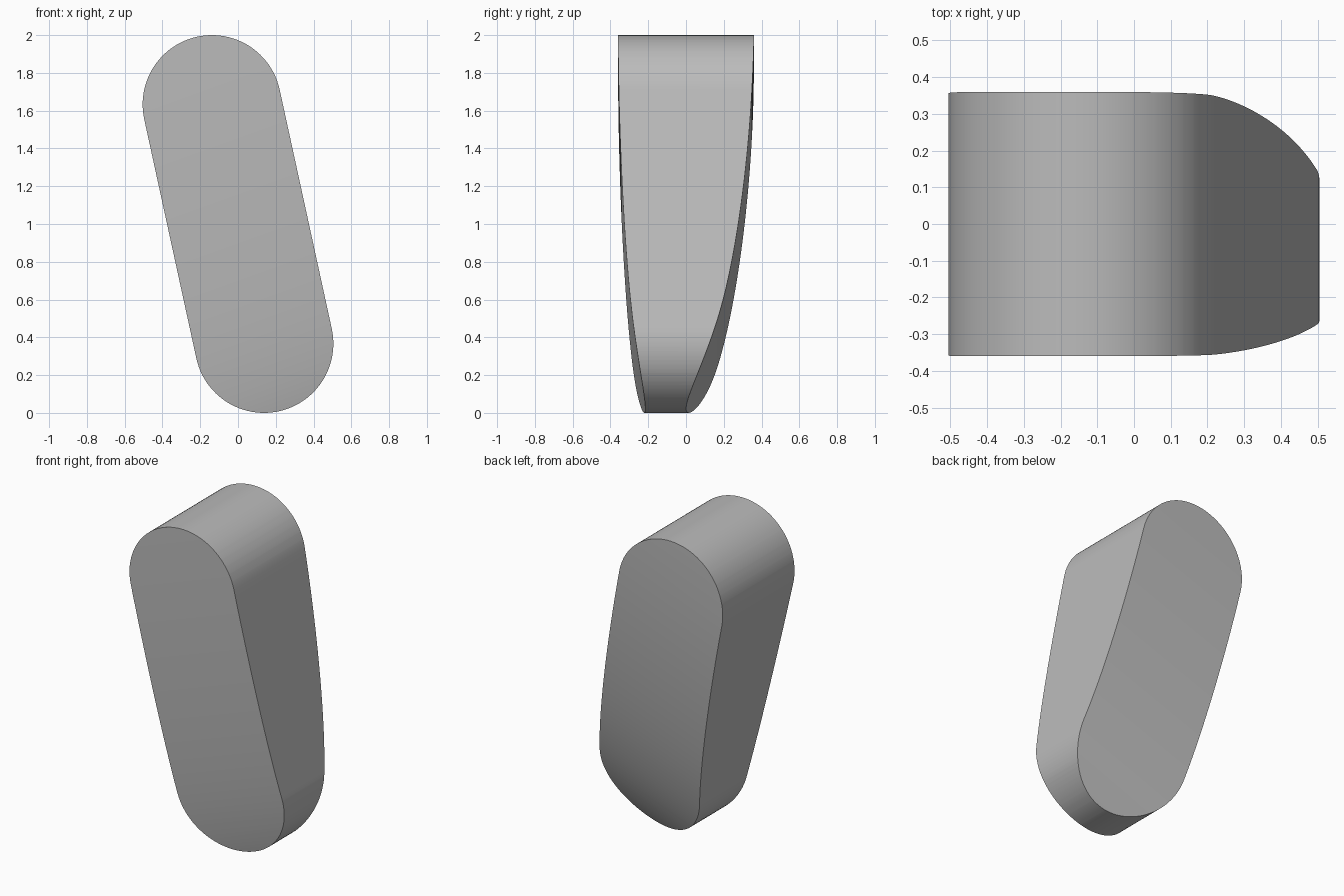
import bpy, bmesh, math
from mathutils import Vector

cube = bpy.data.objects.get("Cube")
if cube:
    bpy.data.objects.remove(cube, do_unlink=True)

# Plain grey
grey = bpy.data.materials.new("plain_grey")
grey.use_nodes = True
colour = (0.5, 0.5, 0.5, 1)
grey.diffuse_color = colour
grey.node_tree.nodes["Principled BSDF"].inputs["Base Color"].default_value = colour

RADIUS = 0.367
TOP = Vector((-0.138, 0, 2 - RADIUS))
BOTTOM = Vector((0.138, 0, RADIUS))
TILT = math.radians(20)          # slant of the taper across the leaning bar
TAPER = Vector((-math.sin(TILT), 0, math.cos(TILT)))
LOW, HIGH = -0.07, 1.95          # ends of the taper
ARC, STRIPS = 48, 64


def half_circle(centre, start):
    for i in range(ARC + 1):
        a = start + math.pi * i / ARC
        yield centre + RADIUS * Vector((math.cos(a), 0, math.sin(a)))


# Rounded bar outline, extruded front to back
lean = (TOP - BOTTOM).normalized()
start = math.atan2(lean.z, lean.x) - math.pi / 2
outline = list(half_circle(TOP, start)) + list(half_circle(BOTTOM, start + math.pi))

bm = bmesh.new()
face = bm.faces.new([bm.verts.new(p + Vector((0, -0.5, 0))) for p in outline])
extruded = bmesh.ops.extrude_face_region(bm, geom=[face], use_keep_orig=True)
back = [v for v in extruded["geom"] if isinstance(v, bmesh.types.BMVert)]
bmesh.ops.translate(bm, verts=back, vec=(0, 1, 0))

# Cut strips across the faces, closer together at the tapered end
for i in range(1, STRIPS):
    level = LOW + (HIGH - LOW) * (i / STRIPS) ** 1.5
    bmesh.ops.bisect_plane(bm, geom=bm.verts[:] + bm.edges[:] + bm.faces[:],
                           plane_co=TAPER * level, plane_no=TAPER)

# Curve the front gently and the back strongly toward the lower end
for v in bm.verts:
    s = max(0, (HIGH - v.co.dot(TAPER)) / (HIGH - LOW))
    if v.co.y > 0:
        v.co.y = 0.36 - 0.26 * s ** 2 - 0.1 * s ** 8
    else:
        v.co.y = -0.36 + 0.105 * s ** 2 + 0.04 * s ** 8

bmesh.ops.recalc_face_normals(bm, faces=bm.faces[:])
mesh = bpy.data.meshes.new("tapered_bar")
bm.to_mesh(mesh)
bm.free()
mesh.materials.append(grey)
bar = bpy.data.objects.new("tapered_bar", mesh)
bpy.context.collection.objects.link(bar)

bpy.ops.object.select_all(action='DESELECT')
bar.select_set(True)
bpy.context.view_layer.objects.active = bar
bpy.ops.object.shade_smooth_by_angle(angle=math.radians(35))
